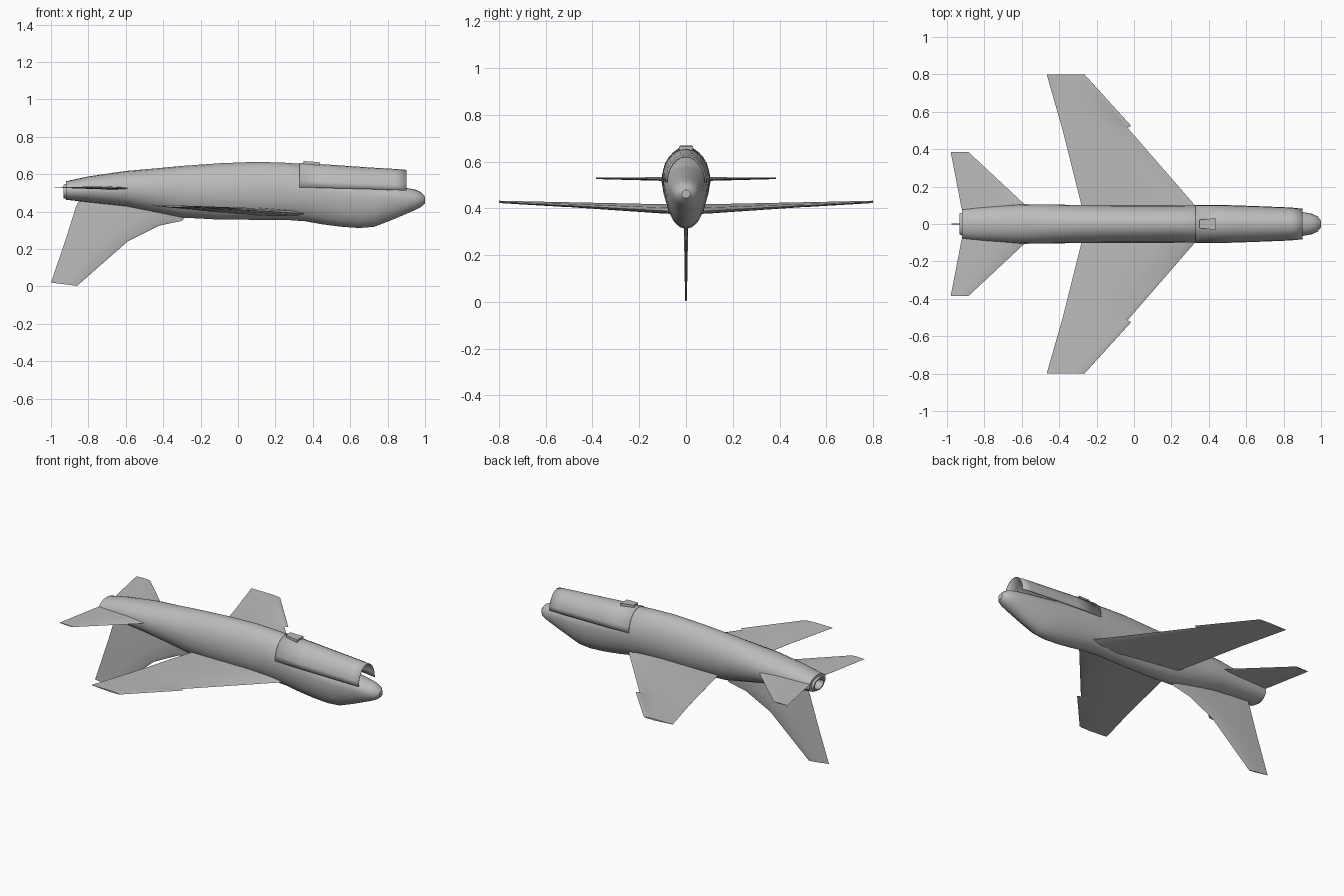
import bpy, math

grey = bpy.data.materials.new("airframe_grey")
grey.diffuse_color = (0.5, 0.5, 0.5, 1)


def make(name, verts, faces, angle=35):
    me = bpy.data.meshes.new(name)
    me.from_pydata(verts, [], faces)
    me.materials.append(grey)
    ob = bpy.data.objects.new(name, me)
    bpy.context.collection.objects.link(ob)
    bpy.ops.object.select_all(action='DESELECT')
    ob.select_set(True)
    bpy.context.view_layer.objects.active = ob
    bpy.ops.object.mode_set(mode='EDIT')
    bpy.ops.mesh.select_all(action='SELECT')
    bpy.ops.mesh.normals_make_consistent(inside=False)
    bpy.ops.object.mode_set(mode='OBJECT')
    bpy.ops.object.shade_smooth_by_angle(angle=math.radians(angle))
    return ob


def bridge(rings, closed=True, caps=True):
    """Join equal rings of points into one skin."""
    n = len(rings[0])
    faces = []
    for i in range(len(rings) - 1):
        for j in range(n if closed else n - 1):
            k = (j + 1) % n
            faces.append((i * n + j, i * n + k, (i + 1) * n + k, (i + 1) * n + j))
    if caps:
        faces += [tuple(range(n)), tuple((len(rings) - 1) * n + j for j in range(n))]
    return [p for r in rings for p in r], faces


def oval(x, top, bottom, half, mid, n=20):
    """Egg section: the widest level is mid."""
    ring = []
    for j in range(n):
        a = 2 * math.pi * j / n
        s = math.sin(a)
        ring.append((x, half * math.cos(a), mid + s * ((top - mid) if s > 0 else (mid - bottom))))
    return ring


# Fuselage: exhaust recess, nozzle rim, body, cockpit hump, nose
body = [
    (-0.85, 0.525, 0.487, 0.035, 0.506), (-0.932, 0.535, 0.477, 0.042, 0.506),
    (-0.932, 0.543, 0.470, 0.055, 0.506), (-0.92, 0.548, 0.470, 0.062, 0.508),
    (-0.92, 0.562, 0.463, 0.082, 0.512), (-0.80, 0.588, 0.450, 0.092, 0.518),
    (-0.60, 0.617, 0.428, 0.106, 0.522), (-0.45, 0.630, 0.398, 0.104, 0.52),
    (-0.30, 0.644, 0.368, 0.102, 0.515), (-0.10, 0.658, 0.357, 0.101, 0.51),
    (0.10, 0.666, 0.356, 0.101, 0.51), (0.25, 0.661, 0.356, 0.100, 0.51),
    (0.36, 0.654, 0.348, 0.099, 0.505), (0.45, 0.590, 0.332, 0.096, 0.50),
    (0.55, 0.575, 0.319, 0.093, 0.49), (0.65, 0.560, 0.312, 0.088, 0.48),
    (0.73, 0.550, 0.319, 0.082, 0.475), (0.83, 0.537, 0.358, 0.073, 0.475),
    (0.90, 0.526, 0.388, 0.064, 0.47), (0.95, 0.517, 0.410, 0.055, 0.465),
    (0.98, 0.502, 0.426, 0.042, 0.463), (1.0, 0.480, 0.445, 0.018, 0.461)]
make("fuselage", *bridge([oval(*s) for s in body]))

# Open intake hood over the nose
hood = []
for x, top, edge, half in [(0.33, 0.658, 0.53, 0.1), (0.50, 0.648, 0.525, 0.099),
                           (0.70, 0.634, 0.52, 0.092), (0.84, 0.626, 0.515, 0.086),
                           (0.90, 0.621, 0.512, 0.080)]:
    hood.append([(x, half * math.cos(a), edge + (top - edge) * math.sin(a))
                 for a in [math.pi * j / 12 for j in range(13)]])
intake = make("intake_hood", *bridge(hood, closed=False, caps=False))
sol = intake.modifiers.new("skin", 'SOLIDIFY')
sol.thickness = 0.004
sol.offset = 0

# Chord fraction from the leading edge, and share of the thickness
FOIL = [(0, 0), (0.08, 0.6), (0.35, 1), (0.7, 0.55), (1, 0.03),
        (1, -0.03), (0.7, -0.55), (0.35, -1), (0.08, -0.6)]


def surface(name, stations, axis):
    """Flying surface from (leading point, trailing point, half thickness)."""
    rings = []
    for le, te, t in stations:
        ring = []
        for f, h in FOIL:
            p = [le[i] + (te[i] - le[i]) * f for i in range(3)]
            p[axis] += h * t
            ring.append(tuple(p))
        rings.append(ring)
    return make(name, *bridge(rings), angle=25)


for side, label in ((1, "left"), (-1, "right")):
    # Swept wing with a saw-tooth step in the leading edge
    surface(label + "_wing", [
        ((0.40, side * 0.02, 0.388), (-0.26, side * 0.02, 0.412), 0.021),
        ((0.33, side * 0.095, 0.390), (-0.28, side * 0.095, 0.413), 0.020),
        ((-0.035, side * 0.515, 0.413), (-0.385, side * 0.515, 0.424), 0.010),
        ((-0.015, side * 0.525, 0.413), (-0.388, side * 0.525, 0.424), 0.010),
        ((-0.265, side * 0.80, 0.426), (-0.467, side * 0.80, 0.432), 0.005)], 2)
    # Tailplane
    surface(label + "_tailplane", [
        ((-0.52, side * 0.04, 0.524), (-0.91, side * 0.04, 0.530), 0.010),
        ((-0.58, side * 0.10, 0.524), (-0.925, side * 0.10, 0.530), 0.008),
        ((-0.885, side * 0.385, 0.528), (-0.98, side * 0.385, 0.530), 0.003)], 2)

# Vertical fin with its curved root fairing
surface("fin", [
    ((-0.25, 0, 0.40), (-0.84, 0, 0.48), 0.011),
    ((-0.30, 0, 0.350), (-0.865, 0, 0.430), 0.010),
    ((-0.42, 0, 0.325), (-0.89, 0, 0.350), 0.010),
    ((-0.59, 0, 0.240), (-0.92, 0, 0.255), 0.008),
    ((-0.86, 0, 0.003), (-1.0, 0, 0.020), 0.004)], 1)

# Small blister on the body
block = [[(x, -w, 0.64), (x, w, 0.64), (x, w, z), (x, -w, z)]
         for x, w, z in [(0.35, 0.022, 0.670), (0.435, 0.031, 0.664)]]
make("blister", *bridge(block))
